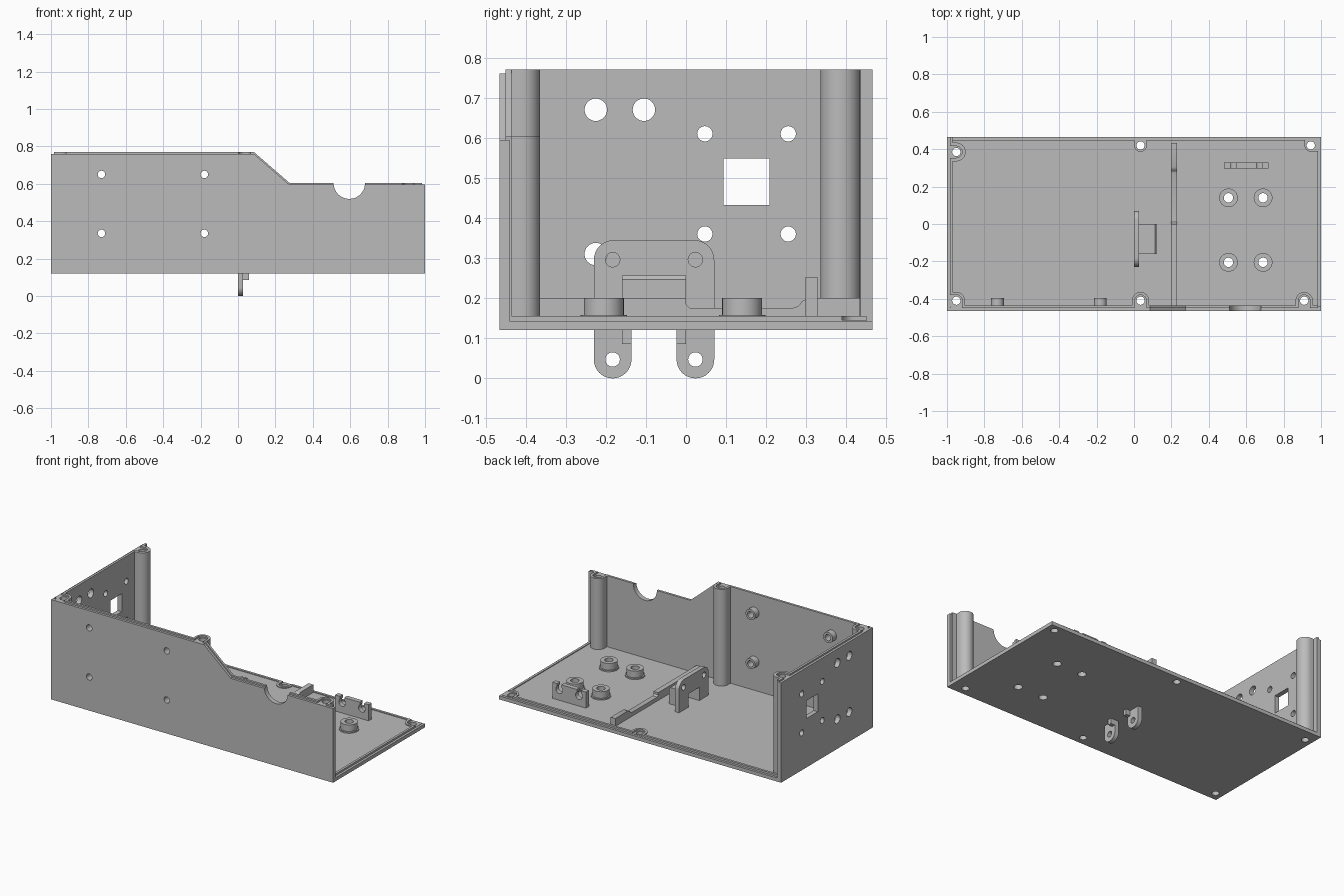
import bpy, bmesh, math

if "Cube" in bpy.data.objects:
    bpy.data.objects.remove(bpy.data.objects["Cube"])

mat = bpy.data.materials.new("light grey plastic")
mat.diffuse_color = (0.5, 0.5, 0.5, 1)
mat.use_nodes = True
mat.node_tree.nodes["Principled BSDF"].inputs["Base Color"].default_value = mat.diffuse_color


def prism(name, pts, axis, lo, hi):
    """Extrude a 2D outline along an axis. x: (y,z), y: (x,z), z: (x,y)."""
    place = {'x': lambda a, b, t: (t, a, b),
             'y': lambda a, b, t: (a, t, b),
             'z': lambda a, b, t: (a, b, t)}[axis]
    bm = bmesh.new()
    n = len(pts)
    low = [bm.verts.new(place(a, b, lo)) for a, b in pts]
    top = [bm.verts.new(place(a, b, hi)) for a, b in pts]
    bm.faces.new(low)
    bm.faces.new(top)
    for i in range(n):
        j = (i + 1) % n
        bm.faces.new((low[i], low[j], top[j], top[i]))
    bmesh.ops.recalc_face_normals(bm, faces=bm.faces)
    me = bpy.data.meshes.new(name)
    bm.to_mesh(me)
    bm.free()
    ob = bpy.data.objects.new(name, me)
    bpy.context.collection.objects.link(ob)
    me.materials.append(mat)
    return ob


def box(x0, x1, y0, y1, z0, z1, name="block"):
    return prism(name, [(x0, y0), (x1, y0), (x1, y1), (x0, y1)], 'z', z0, z1)


def arc(a, b, r, start=0, end=360, n=32):
    closed = end - start == 360
    return [(a + r * math.cos(math.radians(start + (end - start) * i / n)),
             b + r * math.sin(math.radians(start + (end - start) * i / n)))
            for i in range(n if closed else n + 1)]


def rod(a, b, r, axis, lo, hi):
    return prism("rod", arc(a, b, r), axis, lo, hi)


def boolean(ob, tool, op):
    m = ob.modifiers.new("bool", 'BOOLEAN')
    m.operation, m.object, m.solver = op, tool, 'EXACT'
    bpy.context.view_layer.objects.active = ob
    bpy.ops.object.modifier_apply(modifier=m.name)
    bpy.data.objects.remove(tool)


def add(ob, tool):
    boolean(ob, tool, 'UNION')


def cut(ob, tool):
    boolean(ob, tool, 'DIFFERENCE')


# floor plate with a stepped rim
shell = box(-1, 1, -0.465, 0.465, 0.12, 0.143, "case_shell")
add(shell, box(-0.985, 0.985, -0.45, 0.45, 0.13, 0.15))
add(shell, box(-0.985, 0.985, 0.435, 0.45, 0.13, 0.155))
add(shell, box(0.97, 0.985, -0.445, 0.445, 0.13, 0.155))


# front wall: lower outer skin and raised inner lip
def front_profile(drop, x0, x1):
    return [(x0, 0.125), (x1, 0.125), (x1, 0.605 - drop), (0.275, 0.605 - drop),
            (0.085, 0.77 - drop), (x0, 0.77 - drop)]


add(shell, prism("skin", front_profile(0.01, -1, 1), 'y', -0.465, -0.44))
add(shell, prism("lip", front_profile(0, -0.985, 0.985), 'y', -0.45, -0.435))
# left wall
add(shell, box(-1, -0.975, -0.465, 0.465, 0.125, 0.76))
add(shell, box(-0.985, -0.97, -0.45, 0.465, 0.125, 0.77))

# screw posts (tall) and rim pads (short): x, y, top, sides they reach
posts = [(-0.95, -0.41, 0.77, "lf"), (0.035, -0.41, 0.77, "f"),
         (0.91, -0.41, 0.605, "f"), (-0.95, 0.385, 0.77, "l"),
         (0.035, 0.42, 0.155, "b"), (0.945, 0.42, 0.155, "rb")]


def arm(x, y, r, side, xe, ye, z0, z1):
    x0, x1 = {'l': (-xe, x), 'r': (x, xe)}.get(side, (max(x - r, -xe), min(x + r, xe)))
    y0, y1 = {'f': (-ye, y), 'b': (y, ye)}.get(side, (max(y - r, -ye), min(y + r, ye)))
    return box(x0, x1, y0, y1, z0, z1)


for x, y, top, sides in posts:
    r = 0.05 if sides == "l" else 0.046
    post = rod(x, y, r, 'z', 0.135, top)
    for s in sides:
        add(post, arm(x, y, r, s, 0.984, 0.449, 0.135, top))
    # trim whatever crosses the outer skin
    boolean(post, box(-0.984, 0.984, -0.449, 0.449, 0, 1), 'INTERSECT')
    add(shell, post)

# floor standoffs with flared feet
standoffs = [(x, y) for x in (0.505, 0.69) for y in (-0.205, 0.14)]
for x, y in standoffs:
    add(shell, rod(x, y, 0.058, 'z', 0.14, 0.158))
    add(shell, rod(x, y, 0.05, 'z', 0.14, 0.2))

# front wall screw bosses
front_holes = [(x, z) for x in (-0.73, -0.18) for z in (0.335, 0.65)]
for x, z in front_holes:
    add(shell, rod(x, z, 0.034, 'y', -0.445, -0.395))

# post recesses and screw holes
for x, y, top, sides in posts:
    cut(shell, rod(x, y, 0.031, 'z', top - 0.01, top + 0.05))
    for s in sides:
        cut(shell, arm(x, y, 0.031, s, 1.1, 0.6, top - 0.01, top + 0.05))
    cut(shell, rod(x, y, 0.022, 'z', 0, 1))
for x, y in standoffs:
    cut(shell, rod(x, y, 0.025, 'z', 0, 1))
for x, z in front_holes:
    cut(shell, rod(x, z, 0.02, 'y', -0.6, -0.3))

# half round notch in the front wall
cut(shell, rod(0.595, 0.603, 0.084, 'y', -0.6, -0.4))

# left wall openings
for y in (-0.225, -0.105):
    for z in (0.31, 0.67):
        cut(shell, rod(y, z, 0.028, 'x', -1.1, -0.95))
for y in (0.047, 0.255):
    for z in (0.36, 0.61):
        cut(shell, rod(y, z, 0.019, 'x', -1.1, -0.95))
cut(shell, box(-1.1, -0.95, 0.093, 0.208, 0.433, 0.548))

# divider bar across the floor, with a dip
bar = prism("divider_bar", [(-0.437, 0.148), (0.434, 0.148), (0.434, 0.2), (0.305, 0.2),
                            (0.29, 0.193), (0.28, 0.18), (0.265, 0.175), (0.01, 0.175),
                            (0, 0.185), (0, 0.2), (-0.437, 0.2)], 'x', 0.197, 0.23)

# upright bracket whose two legs pass through the floor
outline = (arc(0.0235, 0.047, 0.047, 0, -180, 16)
           + [(-0.0235, 0.235), (-0.136, 0.235)]
           + arc(-0.183, 0.047, 0.047, 0, -180, 16)
           + arc(-0.18, 0.295, 0.05, 180, 90, 8) + arc(0.0205, 0.295, 0.05, 90, 0, 8))
bracket = prism("bracket", outline, 'x', 0, 0.028)
# hood behind the bracket opening
hood = prism("hood", [(0.02, 0.086), (0.058, 0.086), (0.058, 0.13), (0.121, 0.13),
                      (0.121, 0.246), (0.112, 0.256), (0.02, 0.256)], 'y', -0.16, 0)
add(bracket, hood)
cut(bracket, box(-0.1, 0.1, -0.136, -0.0235, -0.1, 0.235))
for y in (-0.183, 0.0235):
    for z in (0.047, 0.296):
        cut(bracket, rod(y, z, 0.018, 'x', -0.1, 0.1))

# cable holder with two open round slots
holder = box(0.48, 0.718, 0.298, 0.328, 0.148, 0.253, "cable_holder")
for x in (0.53, 0.67):
    cut(holder, rod(x, 0.217, 0.024, 'y', 0.2, 0.4))
    cut(holder, box(x - 0.015, x + 0.015, 0.2, 0.4, 0.217, 0.3))

# smooth curved sides, keep sharp edges
for ob in (shell, bar, bracket, holder):
    bpy.ops.object.select_all(action='DESELECT')
    ob.select_set(True)
    bpy.context.view_layer.objects.active = ob
    bpy.ops.object.shade_smooth_by_angle(angle=math.radians(30))
